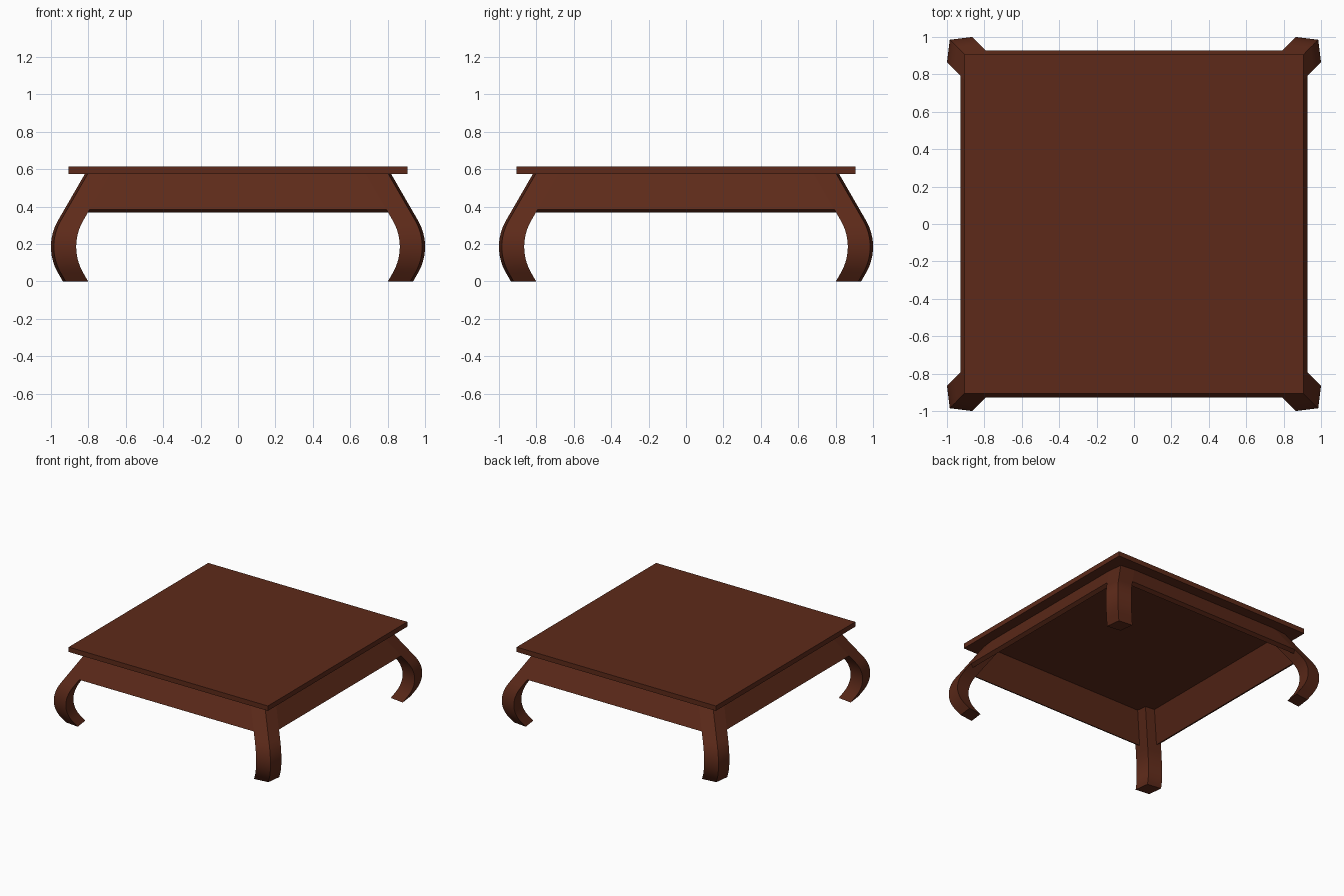
import bpy, bmesh, math

if "Cube" in bpy.data.objects:
    bpy.data.objects.remove(bpy.data.objects["Cube"])

wood = bpy.data.materials.new("dark_wood")
wood.diffuse_color = (0.11, 0.023, 0.010, 1)
wood.use_nodes = True
wood.node_tree.nodes["Principled BSDF"].inputs["Base Color"].default_value = wood.diffuse_color

R, ZC = 0.28, 0.185          # leg bulge radius and height
TOP_Z = 0.575                # underside of the table top
SLOPE = math.tan(math.radians(30))


def reach(z):
    """Outer distance of the leg from the centre at height z."""
    d = abs(z - ZC)
    if d <= R / 2:
        return 1.0 - R + math.sqrt(R * R - d * d)
    return 1.0 - R + R * math.cos(math.pi / 6) - (d - R / 2) * SLOPE


def loft(name, rings, turn):
    """Skin a stack of four-sided rings, turned about z."""
    bm = bmesh.new()
    c, s = math.cos(turn), math.sin(turn)
    loops = [[bm.verts.new((x * c - y * s, x * s + y * c, z)) for x, y, z in ring] for ring in rings]
    for a, b in zip(loops, loops[1:]):
        for i in range(4):
            j = (i + 1) % 4
            bm.faces.new((a[i], a[j], b[j], b[i]))
    bm.faces.new(loops[0])
    bm.faces.new(loops[-1])
    bmesh.ops.recalc_face_normals(bm, faces=bm.faces)
    me = bpy.data.meshes.new(name)
    bm.to_mesh(me)
    bm.free()
    ob = bpy.data.objects.new(name, me)
    bpy.context.collection.objects.link(ob)
    me.materials.append(wood)
    bpy.ops.object.select_all(action='DESELECT')
    ob.select_set(True)
    bpy.context.view_layer.objects.active = ob
    bpy.ops.object.shade_smooth_by_angle(angle=math.radians(20))
    return ob


# Heights along the curved leg: foot, arc samples, slanted top
heights = [0.0] + [ZC + R * math.sin(math.radians(a)) for a in range(-30, 31, 4)] + [ZC + R / 2, TOP_Z]


def leg_ring(z):
    s = reach(z)
    return [(s - 0.015, s - 0.015, z), (s - 0.135, s, z), (s - 0.12, s - 0.12, z), (s, s - 0.135, z)]


# Slanted apron board, bottom end square to the slope
T = 0.035
BOT = 0.385


def apron_ring(zo, zi, yi):
    yo = reach(zo)
    xo, xi = yo - 0.135, reach(zi) - 0.12
    return [(-xo, -yo, zo), (xo, -yo, zo), (xi, -yi, zi), (-xi, -yi, zi)]


apron = [apron_ring(BOT, BOT - T / 2, reach(BOT) - T * 0.866),
         apron_ring(TOP_Z, TOP_Z, reach(TOP_Z) - T / 0.866)]

for k, (leg, side) in enumerate([("leg_back_right", "apron_front"), ("leg_back_left", "apron_right"),
                                 ("leg_front_left", "apron_back"), ("leg_front_right", "apron_left")]):
    loft(leg, [leg_ring(z) for z in heights], k * math.pi / 2)
    loft(side, apron, k * math.pi / 2)

# Table top slab
h = 0.905
loft("table_top", [[(-h, -h, z), (h, -h, z), (h, h, z), (-h, h, z)] for z in (TOP_Z, 0.615)], 0)
